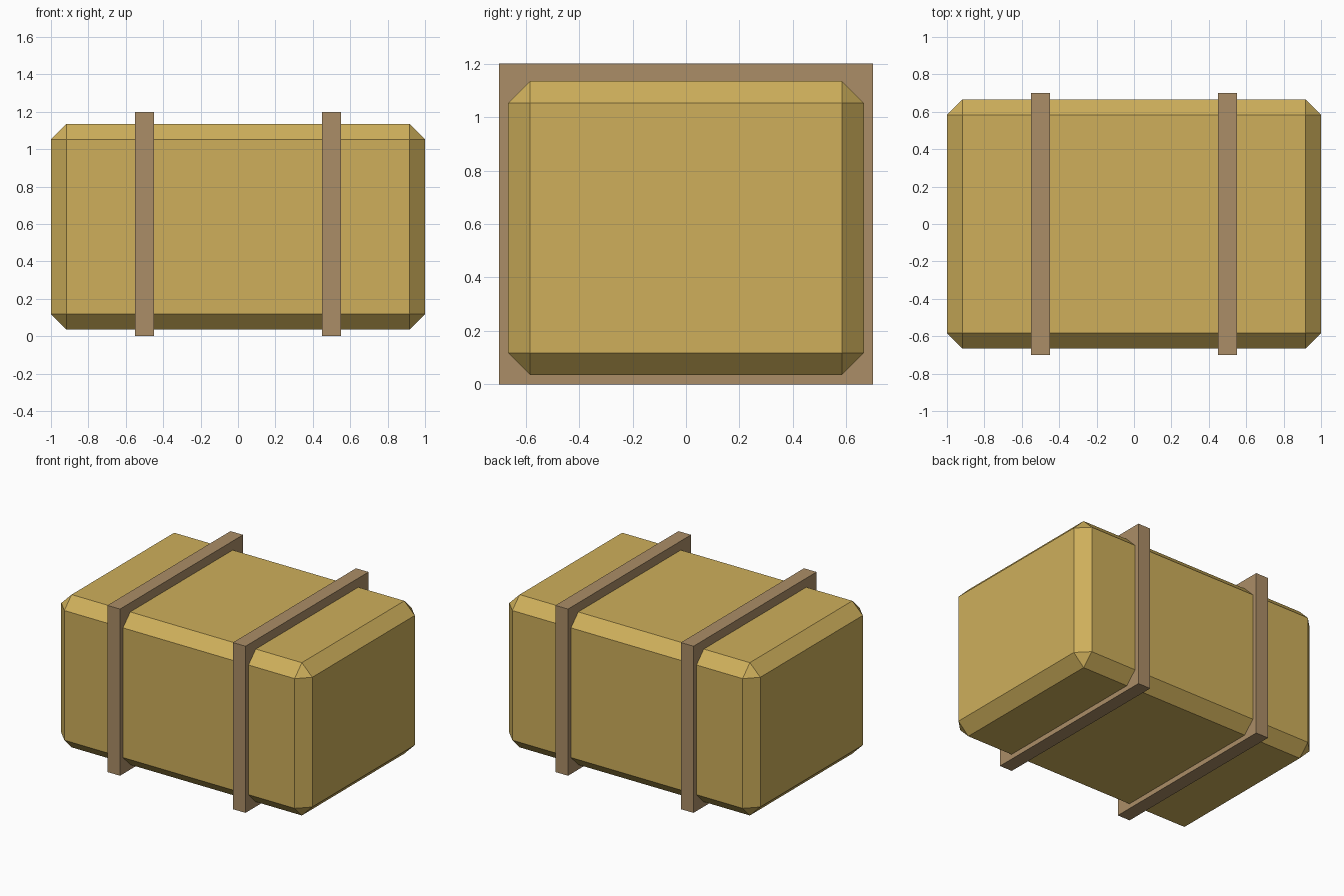
import bpy
import bmesh
from mathutils import Matrix, Vector

cube = bpy.data.objects.get("Cube")
if cube:
    bpy.data.objects.remove(cube, do_unlink=True)


def material(name, rgb):
    mat = bpy.data.materials.new(name)
    mat.use_nodes = True
    color = (*rgb, 1.0)
    mat.diffuse_color = color
    mat.node_tree.nodes["Principled BSDF"].inputs["Base Color"].default_value = color
    return mat


def box(name, size, center, mat, bevel=0.0):
    bm = bmesh.new()
    bmesh.ops.create_cube(bm, size=1, matrix=Matrix.Diagonal((*size, 1)))
    if bevel:
        bmesh.ops.bevel(bm, geom=bm.edges[:], offset=bevel, segments=1,
                        affect='EDGES', profile=0.5)
    mesh = bpy.data.meshes.new(name)
    bm.to_mesh(mesh)
    bm.free()
    mesh.materials.append(mat)
    obj = bpy.data.objects.new(name, mesh)
    obj.location = Vector(center)
    bpy.context.collection.objects.link(obj)
    return obj


cardboard = material("golden tan", (0.62, 0.43, 0.105))
strap_brown = material("strap brown", (0.41, 0.27, 0.135))

# Chamfered parcel body
box("parcel_body", (2.0, 1.332, 1.1), (0, 0, 0.585), cardboard, bevel=0.083)

# Flat bands wrapped around the body
for side, x in (("left", 0.5), ("right", -0.5)):
    box(side + "_strap", (0.1, 1.4, 1.2), (x, 0, 0.6), strap_brown)
